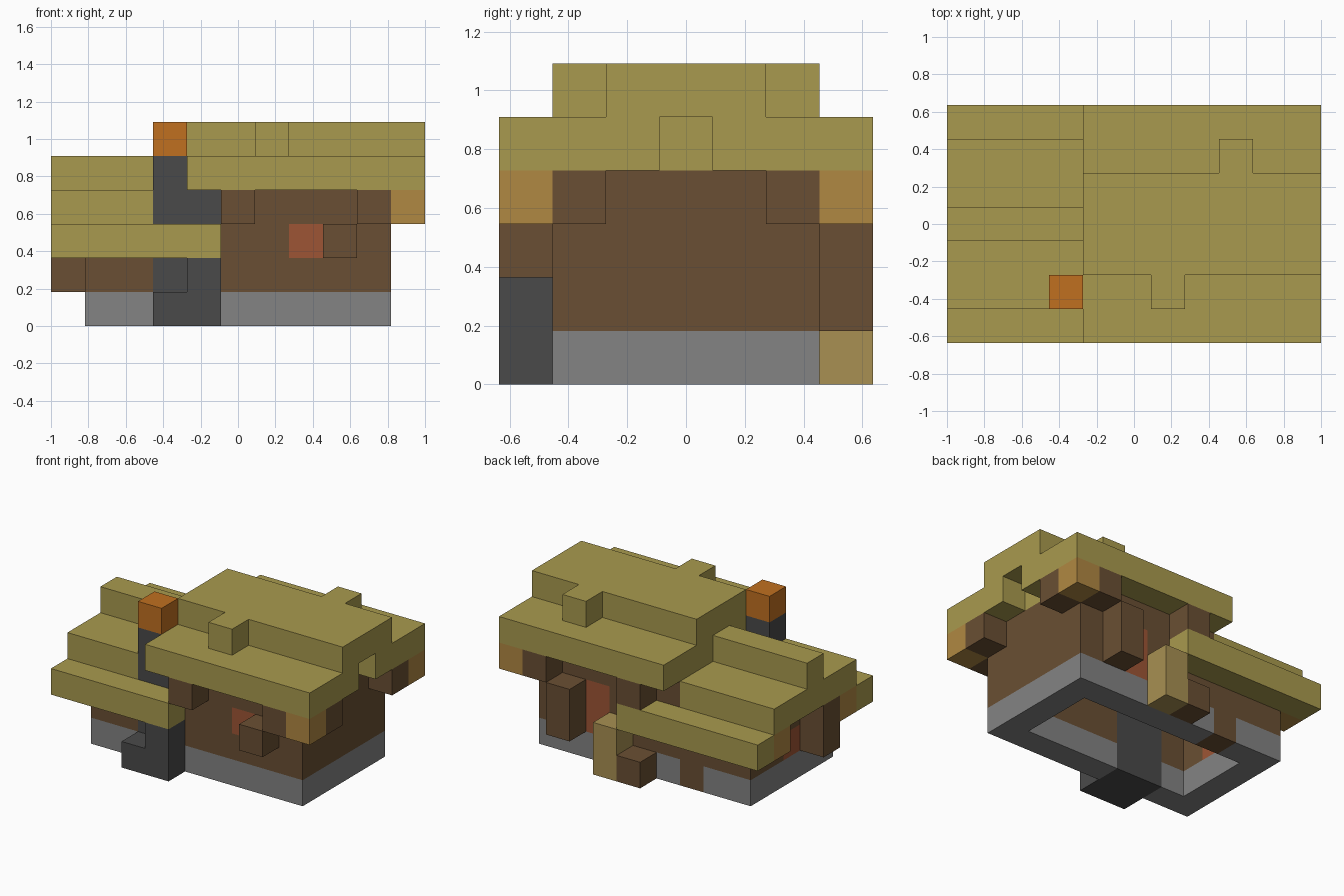
import bpy
import bmesh
from itertools import product
from mathutils import Vector

cube = bpy.data.objects.get("Cube")
if cube:
    bpy.data.objects.remove(cube, do_unlink=True)

UNIT = 2 / 11
cells = {}


def fill(part, xs, ys, zs):
    """Claim a block of cells (inclusive ranges) for a part."""
    spans = [range(s[0], s[1] + 1) if isinstance(s, tuple) else [s] for s in (xs, ys, zs)]
    for cell in product(*spans):
        cells[cell] = part


def clear(xs, ys, zs):
    fill(None, xs, ys, zs)


def material(name, hex_code):
    srgb = [int(hex_code[k:k + 2], 16) / 255 for k in (0, 2, 4)]
    colour = [((c + 0.055) / 1.055) ** 2.4 for c in srgb] + [1]
    mat = bpy.data.materials.new(name)
    mat.use_nodes = True
    mat.diffuse_color = colour
    mat.node_tree.nodes["Principled BSDF"].inputs["Base Color"].default_value = colour
    return mat


# Foundation and timber walls around a hollow room
fill("stone_base", (1, 9), (1, 5), 0)
fill("timber_walls", (1, 9), (1, 5), (1, 2))
fill("timber_walls", (4, 9), (1, 5), 3)
clear((2, 8), (2, 4), (0, 3))
fill("back_door", 3, 5, 0)

# Small wing roof, stepped up to a ridge
for edge in (0, 6):
    fill("wing_roof", (0, 4 if edge == 0 else 5), edge, 2)
fill("wing_roof", (0, 3), (1, 5), 3)
fill("wing_roof", (0, 3), 3, 4)

# Main roof with a notch in its gable and one dormer lump per slope
fill("main_roof", (4, 10), (0, 6), 4)
fill("main_roof", (4, 10), (2, 4), 5)
clear(10, 3, 4)
fill("main_roof", 6, 1, 5)
fill("main_roof", 8, 5, 5)

# Eaves beams, mirrored front to back
for outer, inner in ((0, 1), (6, 5)):
    fill("eaves_ends", 10, outer, 3)
    fill("eaves_ends", 0, inner, 2)
    fill("eaves_beams", 10, inner, 3)
    fill("eaves_beams", 9, outer, 3)
    fill("eaves_beams", 5, outer, 3)
fill("wing_bracket", 0, 2, (1, 2))

# Shutters, windows and items against the back wall
fill("front_shutter", 8, 0, 2)
fill("back_shutter", 8, 6, (1, 2))
fill("windows", 7, 1, 2)
fill("windows", 7, 5, (1, 2))
fill("windows", 1, 3, 1)
fill("straw_post", 6, 6, (0, 1))
fill("chopping_block", 5, 6, 0)

# Chimney with a hearth, a stepped stack and a glowing top
fill("chimney", (3, 4), (0, 1), 0)
fill("chimney", (3, 4), 1, (1, 3))
fill("chimney", 4, 0, 1)
fill("chimney", 3, 1, 4)
fill("chimney_fire", 3, 1, 5)

# Materials shared between parts
thatch = material("thatch", "A99A4E")
wood = material("dark_wood", "6A4F33")
stone = material("grey_stone", "838383")
soot = material("soot_stone", "4A4A4A")
light_wood = material("light_wood", "B08842")
straw = material("straw", "A89052")
fire = material("fire_orange", "C07020")
glass = material("rust_window", "9E5535")
colours = {
    "stone_base": stone, "wing_roof": thatch, "main_roof": thatch,
    "eaves_ends": light_wood, "straw_post": straw, "windows": glass,
    "chimney": soot, "chimney_fire": fire,
}

# Quad corners in the plane across each axis
CORNERS = ((0, 0), (1, 0), (1, 1), (0, 1))
CENTRE = Vector((5.5, 3.5, 0))


def build(part):
    """Mesh the exposed faces of one part and merge the flat ones."""
    bm = bmesh.new()
    for cell in [c for c, p in cells.items() if p == part]:
        for axis, side in product(range(3), (0, 1)):
            neighbour = list(cell)
            neighbour[axis] += 2 * side - 1
            if cells.get(tuple(neighbour)):
                continue
            quad = []
            for u, v in CORNERS if side else CORNERS[::-1]:
                corner = Vector(cell)
                corner[axis] += side
                corner[(axis + 1) % 3] += u
                corner[(axis + 2) % 3] += v
                quad.append(bm.verts.new((corner - CENTRE) * UNIT))
            bm.faces.new(quad)
    bmesh.ops.remove_doubles(bm, verts=bm.verts, dist=UNIT / 100)
    bmesh.ops.dissolve_limit(bm, angle_limit=0.01, verts=bm.verts, edges=bm.edges)
    mesh = bpy.data.meshes.new(part)
    bm.to_mesh(mesh)
    bm.free()
    mesh.materials.append(colours.get(part, wood))
    bpy.context.collection.objects.link(bpy.data.objects.new(part, mesh))


for name in sorted({p for p in cells.values() if p}):
    build(name)
